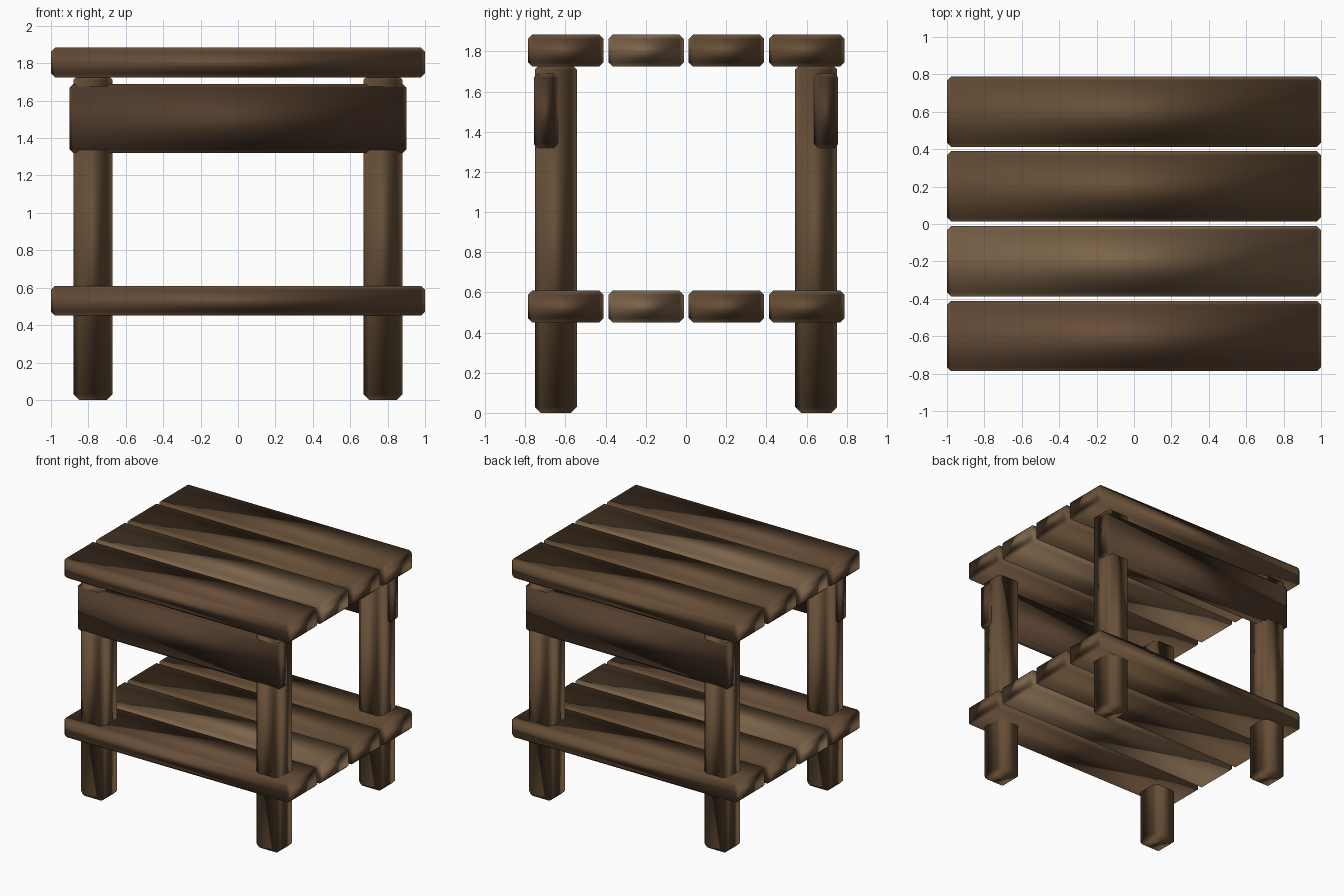
import bpy

if "Cube" in bpy.data.objects:
    bpy.data.objects.remove(bpy.data.objects["Cube"])


def material(name, rgb):
    m = bpy.data.materials.new(name)
    m.diffuse_color = (*rgb, 1)
    m.use_nodes = True
    m.node_tree.nodes["Principled BSDF"].inputs["Base Color"].default_value = m.diffuse_color
    return m


WOOD = material("brown_wood", (0.135, 0.078, 0.038))
LIGHT = material("light_wood", (0.20, 0.125, 0.067))
RED = material("reddish_wood", (0.135, 0.074, 0.040))
DARK = material("dark_wood", (0.085, 0.047, 0.026))


def board(name, centre, size, mat, bevel):
    """Chamfered timber block with softly shaded edges."""
    bpy.ops.mesh.primitive_cube_add(size=1, location=centre)
    ob = bpy.context.object
    ob.name = name
    ob.scale = size
    bpy.ops.object.transform_apply(location=False, rotation=False, scale=True)
    mod = ob.modifiers.new("chamfer", 'BEVEL')
    mod.width = bevel
    mod.segments = 1
    mod.harden_normals = True
    bpy.ops.object.modifier_apply(modifier=mod.name)
    bpy.ops.object.shade_smooth_by_angle(angle=1.05)
    ob.data.materials.append(mat)
    return ob


# Table top and lower shelf: four planks each
for part, z in (("top", 1.804), ("shelf", 0.53)):
    for i, mat in enumerate((RED, LIGHT, WOOD, WOOD)):
        board(f"{part}_plank_{i + 1}", (0, -0.6 + 0.4 * i + 0.001, z),
              (2.0, 0.376, 0.16), mat, 0.022)

# Legs and aprons, front and back
for row, s in (("front", -1), ("back", 1)):
    for side, x in (("left", -0.775), ("right", 0.775)):
        board(f"{row}_{side}_leg", (x, s * 0.648, 0.87),
              (0.21, 0.21, 1.74), WOOD, 0.03)
    board(f"{row}_apron", (0, s * 0.698, 1.505),
          (1.8, 0.12, 0.37), DARK, 0.02)
